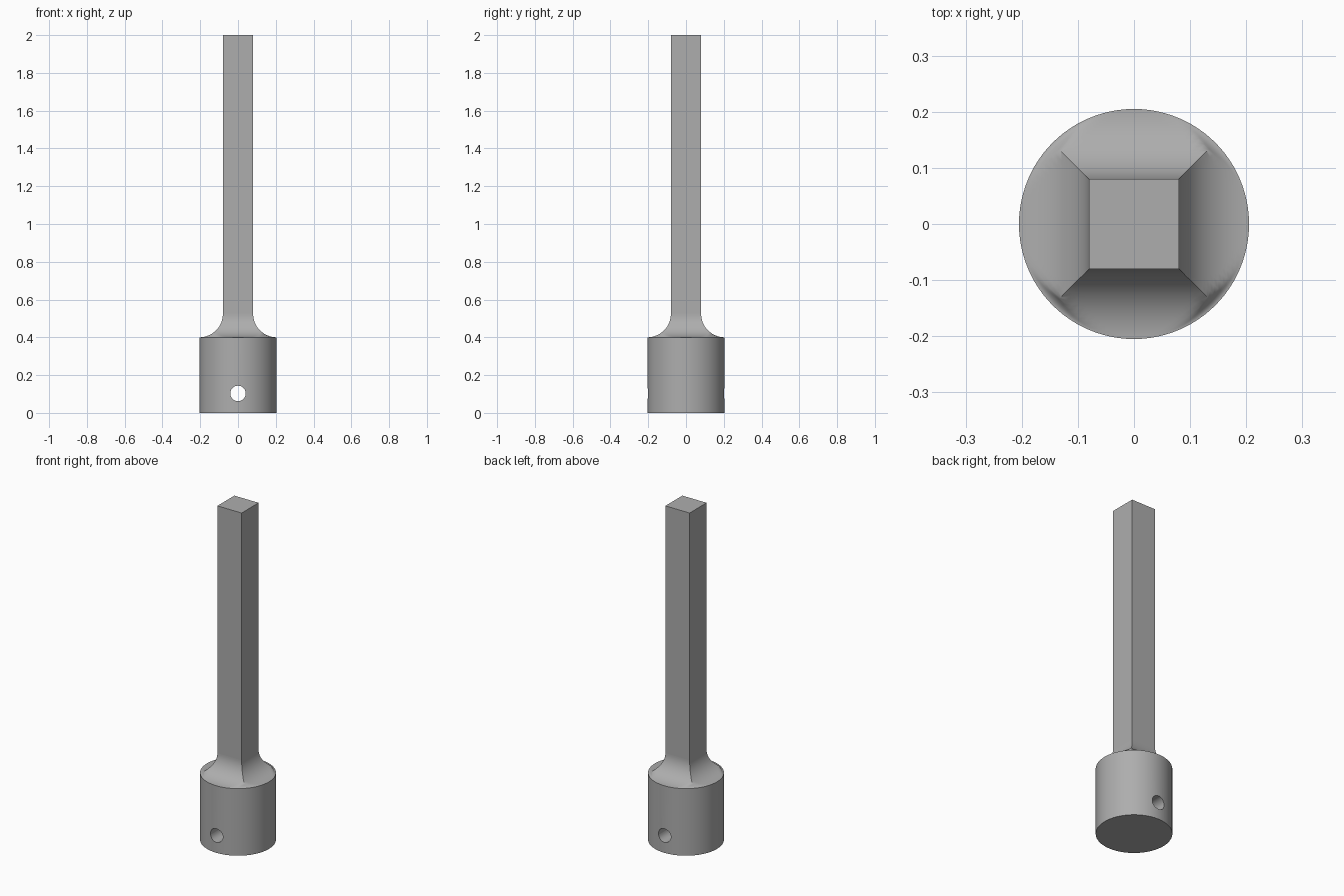
import bpy, bmesh
from math import sin, cos, pi, sqrt

BODY_R, BODY_H = 0.205, 0.4
HALF, TOP = 0.08, 2.0
FILLET = BODY_R - HALF
HOLE_R, HOLE_Z = 0.041, 0.103
SIDES, STEPS = 96, 24

cube = bpy.data.objects.get("Cube")
if cube:
    bpy.data.objects.remove(cube, do_unlink=True)

steel = bpy.data.materials.new("plain_grey")
steel.use_nodes = True
grey = (0.42, 0.42, 0.42, 1)
steel.diffuse_color = grey
steel.node_tree.nodes["Principled BSDF"].inputs["Base Color"].default_value = grey


def finish(obj, name):
    obj.name = obj.data.name = name
    obj.data.materials.clear()
    obj.data.materials.append(steel)
    bpy.ops.object.select_all(action='DESELECT')
    obj.select_set(True)
    bpy.context.view_layer.objects.active = obj
    bpy.ops.object.shade_smooth_by_angle(angle=pi / 6)
    return obj


def cylinder(radius, depth, z, sides, rotation=(0, 0, 0)):
    bpy.ops.mesh.primitive_cylinder_add(vertices=sides, radius=radius, depth=depth,
                                        location=(0, 0, z), rotation=rotation)
    return bpy.context.object


# Round body with a cross hole running front to back
body = cylinder(BODY_R, BODY_H, BODY_H / 2, SIDES)
cutter = cylinder(HOLE_R, 1, HOLE_Z, 32, (pi / 2, 0, 0))
cutter.name = "hole_cutter"
cut = body.modifiers.new("cross_hole", 'BOOLEAN')
cut.object, cut.operation, cut.solver = cutter, 'DIFFERENCE', 'EXACT'
bpy.context.view_layer.objects.active = body
bpy.ops.object.modifier_apply(modifier=cut.name)
bpy.data.objects.remove(cutter, do_unlink=True)
finish(body, "round_body")

# Square shaft
bpy.ops.mesh.primitive_cube_add(size=1, location=(0, 0, (TOP + BODY_H + FILLET) / 2))
shaft = bpy.context.object
shaft.scale = (2 * HALF, 2 * HALF, TOP - BODY_H - FILLET)
bpy.ops.object.transform_apply(location=False, rotation=False, scale=True)
finish(shaft, "square_shaft")

# Concave fillet: square section at the shaft, running out into the round rim
bm = bmesh.new()
rings = []
crease_end = 0.13
for i in range(STEPS + 1):
    a = pi / 2 * i / STEPS
    w = BODY_R - FILLET * sin(a)
    z = BODY_H + FILLET * (1 - cos(a))
    t = max(0, (w - crease_end) / (BODY_R - crease_end))
    limit = sqrt(2) * crease_end * (1 - t) + BODY_R * t if t else 1
    ring = []
    for k in range(SIDES):
        c, s = cos(2 * pi * k / SIDES), sin(2 * pi * k / SIDES)
        r = min(w / max(abs(c), abs(s)), limit)
        ring.append(bm.verts.new((r * c, r * s, z)))
    rings.append(ring)
for low, high in zip(rings, rings[1:]):
    for k in range(SIDES):
        n = (k + 1) % SIDES
        bm.faces.new((low[k], low[n], high[n], high[k]))
mesh = bpy.data.meshes.new("fillet")
bm.to_mesh(mesh)
bm.free()
fillet = bpy.data.objects.new("fillet", mesh)
bpy.context.collection.objects.link(fillet)
finish(fillet, "shaft_fillet")
